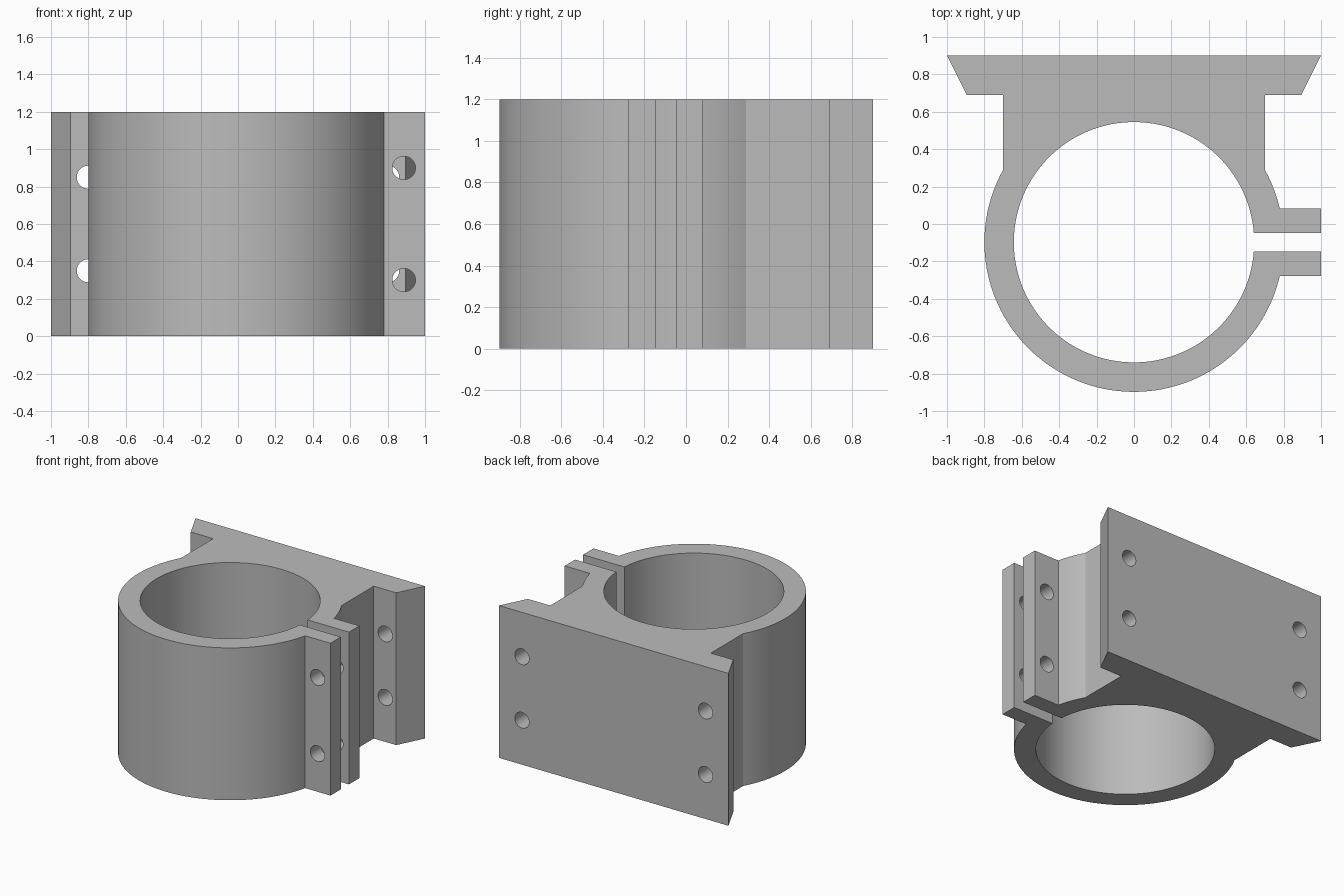
import bpy, bmesh
from math import sin, cos, asin, acos, pi, radians
from mathutils import Matrix, Vector

HEIGHT = 1.2
CENTRE_Y = -0.0975
OUTER, INNER = 0.8, 0.6425
GAP, LUG = 0.05, 0.18          # half gap and half width over both lugs

cube = bpy.data.objects.get("Cube")
if cube:
    bpy.data.objects.remove(cube)

grey = bpy.data.materials.new("plain grey")
grey.use_nodes = True
grey.diffuse_color = (0.5, 0.5, 0.5, 1)
grey.node_tree.nodes["Principled BSDF"].inputs["Base Color"].default_value = (0.5, 0.5, 0.5, 1)


def arc(radius, start, end, steps):
    angles = [start + (end - start) * i / steps for i in range(steps + 1)]
    return [(radius * cos(a), CENTRE_Y + radius * sin(a)) for a in angles]


def make_object(name, bm):
    bmesh.ops.recalc_face_normals(bm, faces=bm.faces)
    mesh = bpy.data.meshes.new(name)
    bm.to_mesh(mesh)
    bm.free()
    mesh.materials.append(grey)
    obj = bpy.data.objects.new(name, mesh)
    bpy.context.collection.objects.link(obj)
    return obj


# Outline of the split ring, its two lugs and the mounting flange
lug_angle = asin(LUG / OUTER)
gap_angle = asin(GAP / INNER)
neck_angle = acos(0.7 / OUTER)
outline = [(1, CENTRE_Y + GAP), (1, CENTRE_Y + LUG)]
outline += arc(OUTER, lug_angle, neck_angle, 6)
outline += [(0.7, 0.69), (0.895, 0.69), (1, 0.9), (-1, 0.9), (-0.895, 0.69), (-0.7, 0.69)]
outline += arc(OUTER, pi - neck_angle, 2 * pi - lug_angle, 80)
outline += [(1, CENTRE_Y - LUG), (1, CENTRE_Y - GAP)]
outline += arc(INNER, 2 * pi - gap_angle, gap_angle, 120)

bm = bmesh.new()
base = bm.faces.new([bm.verts.new((x, y, 0)) for x, y in outline])
top = bmesh.ops.extrude_face_region(bm, geom=[base], use_keep_orig=True)["geom"]
bmesh.ops.translate(bm, vec=(0, 0, HEIGHT),
                    verts=[v for v in top if isinstance(v, bmesh.types.BMVert)])
clamp = make_object("clamp_bracket", bm)

# Bolt holes through the flange and through the lugs
bm = bmesh.new()


def add_hole(x, y, z, length):
    place = Matrix.Translation(Vector((x, y, z))) @ Matrix.Rotation(radians(90), 4, "X")
    bmesh.ops.create_cone(bm, cap_ends=True, segments=32, radius1=0.062,
                          radius2=0.062, depth=length, matrix=place)


for z in (0.35, 0.85):
    for x in (-0.8, 0.8):
        add_hole(x, 0.8, z, 0.5)
for z in (0.3, 0.9):
    add_hole(0.887, CENTRE_Y, z, 0.5)
cutter = make_object("bolt_hole_cutter", bm)
cutter.hide_render = True

# Cut the holes and remove the cutter
holes = clamp.modifiers.new("bolt holes", "BOOLEAN")
holes.operation = "DIFFERENCE"
holes.solver = "EXACT"
holes.object = cutter
bpy.ops.object.select_all(action="DESELECT")
clamp.select_set(True)
bpy.context.view_layer.objects.active = clamp
bpy.ops.object.modifier_apply(modifier=holes.name)
bpy.data.objects.remove(cutter)
bpy.ops.object.shade_smooth_by_angle(angle=radians(20))
